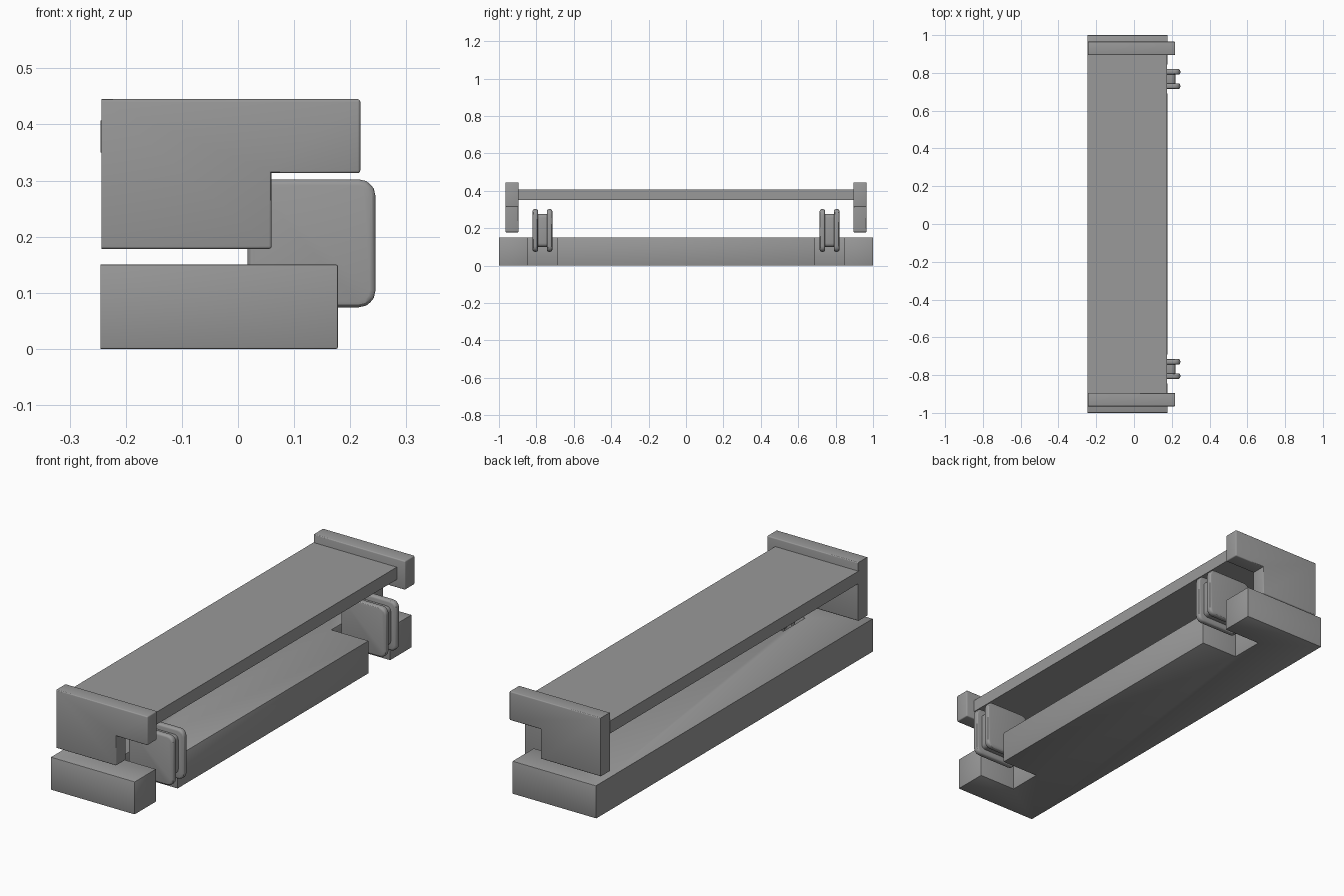
import bpy
import bmesh
from mathutils import Vector

if "Cube" in bpy.data.objects:
    bpy.data.objects.remove(bpy.data.objects["Cube"], do_unlink=True)

LEFT = -0.245

grey = bpy.data.materials.new("plain grey")
grey.use_nodes = True
colour = (0.32, 0.32, 0.32, 1)
grey.diffuse_color = colour
grey.node_tree.nodes["Principled BSDF"].inputs["Base Color"].default_value = colour


def prism(name, profile, direction, bevel=0.0, segments=2, keep=None):
    """Extrude a flat outline; bevel the edges that pass the keep rule."""
    bm = bmesh.new()
    face = bm.faces.new([bm.verts.new(p) for p in profile])
    top = bmesh.ops.extrude_face_region(bm, geom=[face])
    verts = [v for v in top["geom"] if isinstance(v, bmesh.types.BMVert)]
    bmesh.ops.translate(bm, verts=verts, vec=Vector(direction))
    bmesh.ops.recalc_face_normals(bm, faces=bm.faces)
    if bevel:
        edges = [e for e in bm.edges if e.is_convex and (keep is None or keep(e))]
        bmesh.ops.bevel(bm, geom=edges, offset=bevel, segments=segments,
                        profile=0.5, affect='EDGES')
    mesh = bpy.data.meshes.new(name)
    bm.to_mesh(mesh)
    bm.free()
    mesh.materials.append(grey)
    obj = bpy.data.objects.new(name, mesh)
    bpy.context.collection.objects.link(obj)
    bpy.ops.object.select_all(action='DESELECT')
    obj.select_set(True)
    bpy.context.view_layer.objects.active = obj
    bpy.ops.object.shade_smooth_by_angle()
    return obj


def off_left_face(edge):
    return all(v.co.x > LEFT + 0.01 for v in edge.verts) or \
        abs(edge.verts[0].co.x - edge.verts[1].co.x) > 0.01


def rounded_square(name, y0, y1, half, corner, edge_bevel):
    """Square block with rounded corners, lying across the y axis."""
    cx, cz = 0.131, 0.188
    outline = []
    for sx, sz in ((1, 1), (-1, 1), (-1, -1), (1, -1)):
        steps = [(half, half - corner), (half - corner * 0.1, half - corner * 0.55),
                 (half - corner * 0.3, half - corner * 0.3),
                 (half - corner * 0.55, half - corner * 0.1), (half - corner, half)]
        if sx * sz < 0:
            steps.reverse()
        outline += [(cx + sx * a, y0, cz + sz * b) for a, b in steps]
    rim = lambda e: abs(e.verts[0].co.y - e.verts[1].co.y) < 0.001
    return prism(name, outline, (0, y1 - y0, 0), edge_bevel, 3, rim)


# Base slab with a notch for each roller
base_half = [(LEFT, 1), (0.178, 1), (0.178, 0.845), (-0.01, 0.845),
             (-0.01, 0.69), (0.178, 0.69)]
base_outline = base_half + [(x, -y) for x, y in reversed(base_half)]
prism("base", [(x, y, 0) for x, y in base_outline], (0, 0, 0.15), 0.003, 2,
      off_left_face)

# Raised top plate
plate = [(LEFT, -0.9), (0.176, -0.9), (0.176, 0.9), (LEFT, 0.9)]
prism("top_plate", [(x, y, 0.35) for x, y in plate], (0, 0, 0.057))

# Stepped end caps and the flanged rollers, mirrored front and back
cap = [(-0.243, 0.178), (0.06, 0.178), (0.06, 0.313), (0.218, 0.313),
       (0.218, 0.445), (-0.243, 0.445)]
for label, s in (("front", -1), ("back", 1)):
    prism(label + "_end_cap", [(x, s * 0.895, z) for x, z in cap],
          (0, s * 0.07, 0), 0.005, 3, off_left_face)
    rounded_square(label + "_roller_hub", s * 0.735, s * 0.8, 0.088, 0.02, 0.004)
    rounded_square(label + "_inner_flange", s * 0.715, s * 0.744, 0.114, 0.03, 0.01)
    rounded_square(label + "_outer_flange", s * 0.791, s * 0.82, 0.114, 0.03, 0.01)
